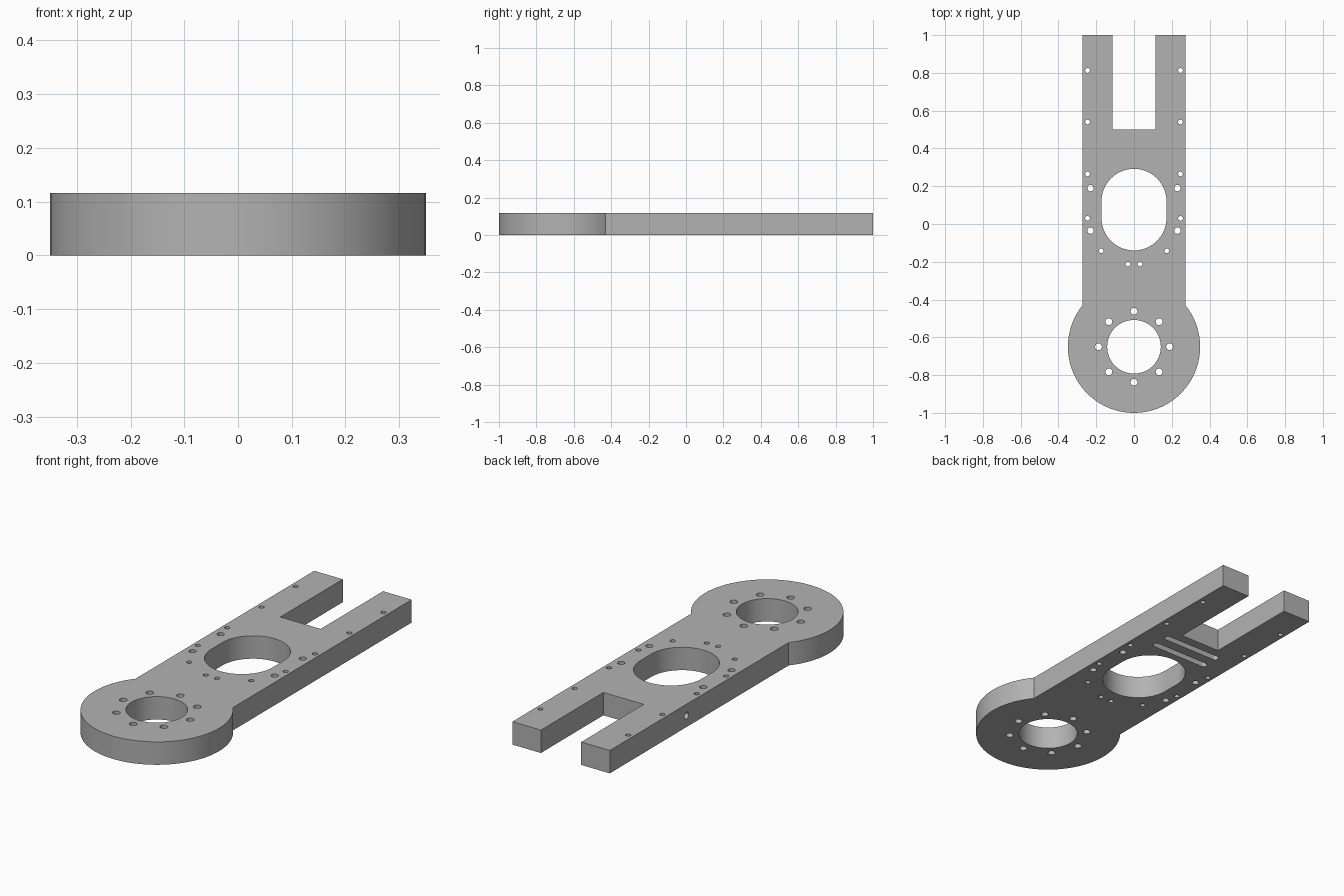
import bpy, bmesh
from math import sin, cos, pi, acos
from mathutils import Matrix, Vector

cube = bpy.data.objects.get("Cube")
if cube:
    bpy.data.objects.remove(cube)

THICK = 0.116
HALF_W = 0.273
DISC_Y, DISC_R = -0.65, 0.35


def arc(cx, cy, r, start, end, n):
    return [(cx + r * cos(start + (end - start) * i / n),
             cy + r * sin(start + (end - start) * i / n)) for i in range(n + 1)]


def circle(cx, cy, r, n):
    return arc(cx, cy, r, 0, 2 * pi, n)[:-1]


def stadium(cx, cy, r, dx, dy, n=24):
    """Rounded slot: two half circles offset by (dx, dy) either way."""
    a = 0 if dy else -pi / 2
    return (arc(cx + dx, cy + dy, r, a, a + pi, n)
            + arc(cx - dx, cy - dy, r, a + pi, a + 2 * pi, n))


def prism(bm, points, z0, z1, matrix=Matrix()):
    """Extrude a counter-clockwise outline from z0 to z1."""
    low = [bm.verts.new(matrix @ Vector((x, y, z0))) for x, y in points]
    high = [bm.verts.new(matrix @ Vector((x, y, z1))) for x, y in points]
    bm.faces.new(low[::-1])
    bm.faces.new(high)
    for i in range(len(points)):
        j = (i + 1) % len(points)
        bm.faces.new((low[i], low[j], high[j], high[i]))


def to_object(bm, name):
    bmesh.ops.recalc_face_normals(bm, faces=bm.faces)
    mesh = bpy.data.meshes.new(name)
    bm.to_mesh(mesh)
    bm.free()
    obj = bpy.data.objects.new(name, mesh)
    bpy.context.collection.objects.link(obj)
    return obj


# Plate outline: round head, straight body, forked end
a = acos(HALF_W / DISC_R)
outline = arc(0, DISC_Y, DISC_R, -pi - a, a, 96)
outline += [(HALF_W, 1), (0.113, 1), (0.113, 0.5),
            (-0.113, 0.5), (-0.113, 1), (-HALF_W, 1)]
bm = bmesh.new()
prism(bm, outline, 0, THICK)
plate = to_object(bm, "arm_plate")

cut = bmesh.new()
through = (-0.1, THICK + 0.1)

# Bearing bore and its ring of bolt holes
prism(cut, circle(0, DISC_Y, 0.142, 64), *through)
for i in range(8):
    t = i * pi / 4
    prism(cut, circle(0.188 * cos(t), DISC_Y + 0.188 * sin(t), 0.018, 24), *through)

# Oval window
prism(cut, stadium(0, 0.076, 0.172, 0, 0.044, 32), *through)

# Mirrored screw holes
small = [(0.246, 0.813), (0.246, 0.54), (0.246, 0.265), (0.246, 0.03),
         (0.174, -0.142), (0.032, -0.212)]
large = [(0.23, 0.19), (0.23, -0.035)]
for holes, r in ((small, 0.0125), (large, 0.017)):
    for x, y in holes:
        for side in (-1, 1):
            prism(cut, circle(side * x, y, r, 24), *through)

# Two blind grooves in the underside
for y in (0.348, 0.435):
    prism(cut, stadium(0, y, 0.017, 0.15, 0), -0.1, 0.06)

# Blind hole in the right edge
sideways = Matrix.Translation((-HALF_W, 0.385, THICK / 2)) @ Matrix.Rotation(pi / 2, 4, 'Y')
prism(cut, circle(0, 0, 0.017, 24), -0.1, 0.15, sideways)

cutter = to_object(cut, "hole_cutter")
cutter.hide_render = True

# Apply the cut and drop the helper
mod = plate.modifiers.new("holes", 'BOOLEAN')
mod.operation = 'DIFFERENCE'
mod.solver = 'EXACT'
mod.object = cutter
bpy.context.view_layer.objects.active = plate
plate.select_set(True)
cutter.select_set(False)
bpy.ops.object.modifier_apply(modifier=mod.name)
bpy.data.objects.remove(cutter)

# Single grey finish
grey = bpy.data.materials.new("plain_grey")
grey.use_nodes = True
colour = (0.45, 0.45, 0.45, 1)
grey.diffuse_color = colour
grey.node_tree.nodes["Principled BSDF"].inputs["Base Color"].default_value = colour
plate.data.materials.clear()
plate.data.materials.append(grey)

bpy.ops.object.shade_smooth_by_angle(angle=pi / 6)
